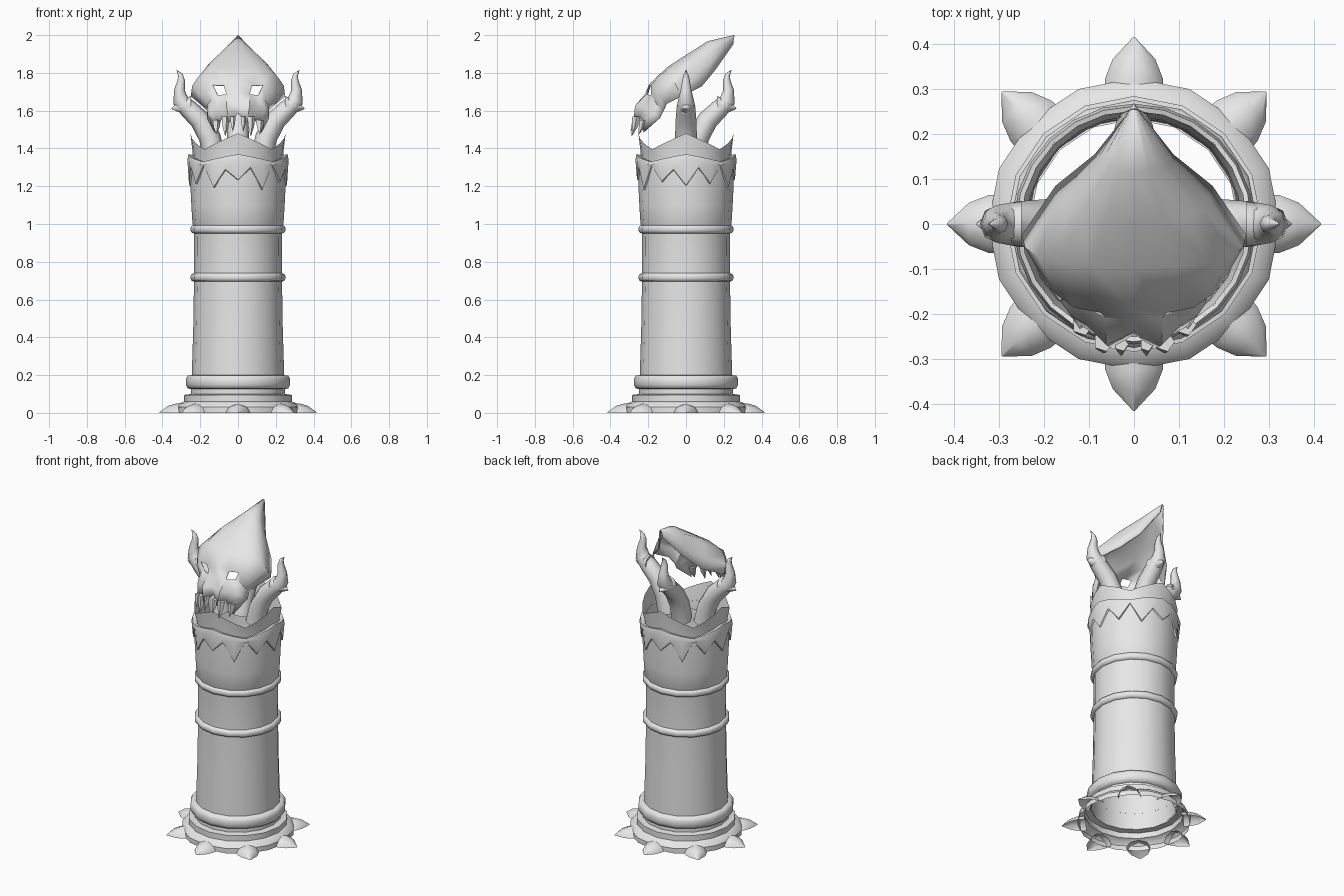
import bpy, bmesh, math
from mathutils import Vector

if "Cube" in bpy.data.objects:
    bpy.data.objects.remove(bpy.data.objects["Cube"])

stone = bpy.data.materials.new("pale_stone")
stone.diffuse_color = (0.8, 0.8, 0.8, 1)
stone.use_nodes = True
stone.node_tree.nodes["Principled BSDF"].inputs["Base Color"].default_value = stone.diffuse_color


def finish(name, bm, angle=35):
    bmesh.ops.recalc_face_normals(bm, faces=bm.faces)
    me = bpy.data.meshes.new(name)
    bm.to_mesh(me)
    bm.free()
    ob = bpy.data.objects.new(name, me)
    bpy.context.collection.objects.link(ob)
    me.materials.append(stone)
    bpy.ops.object.select_all(action='DESELECT')
    ob.select_set(True)
    bpy.context.view_layer.objects.active = ob
    bpy.ops.object.shade_smooth_by_angle(angle=math.radians(angle))
    return ob


def skin(bm, rows, wrap=True, skip=()):
    """Join rows of points into quads."""
    vs = [[bm.verts.new(p) for p in row] for row in rows]
    n = len(vs[0])
    for i in range(len(vs) - 1):
        for j in range(n if wrap else n - 1):
            if (i, j) not in skip:
                k = (j + 1) % n
                bm.faces.new((vs[i][j], vs[i][k], vs[i + 1][k], vs[i + 1][j]))
    return vs


def lathe(name, profile, n=16, angle=35):
    """Revolve (radius, height) pairs; height may be a function of angle."""
    bm = bmesh.new()
    rows = []
    for r, z in profile:
        row = []
        for j in range(n):
            a = 2 * math.pi * j / n
            row.append((r * math.cos(a), r * math.sin(a), z(j / n) if callable(z) else z))
        rows.append(row)
    skin(bm, rows)
    return finish(name, bm, angle)


def peak(f):
    """1 at the four main directions, 0 between them."""
    return abs(((f * 4) % 1) - 0.5) * 2


# Stepped foot and hollow shaft, open at both ends
lathe("foot", [(.325, 0), (.325, .03), (.31, .05), (.285, .06), (.285, .095),
               (.25, .1), (.25, .13)])
lathe("shaft", [(.245, .1), (.244, .22), (.237, .45), (.233, .7), (.234, .95), (.239, 1.0)])
lathe("foot_ring", [(.245, .125), (.266, .13), (.276, .148), (.276, .18), (.266, .197), (.244, .2)], angle=60)
for name, z in (("middle_band", .695), ("upper_band", .95)):
    lathe(name, [(.233, z), (.245, z + .004), (.251, z + .015), (.251, z + .03),
                 (.245, z + .04), (.233, z + .045)], angle=60)


# Flared top with torn trim and wavy rim
def torn(f):
    k = round(f * 24)
    return (1.305 if k % 2 else 1.20 + .03 * (k // 2 % 2)) - .01 * (k % 3)


lathe("collar", [(.236, .99), (.241, 1.0), (.247, 1.1), (.252, 1.2), (.254, 1.33)])
lathe("torn_trim", [
    (.250, torn), (.259, lambda f: torn(f) + .005),
    (.268, lambda f: 1.31 + .03 * peak(f)),
    (.262, lambda f: 1.33 + .04 * peak(f)),
    (.238, lambda f: 1.325 + .04 * peak(f))], 24, 50)
lathe("wavy_rim", [
    (.236, 1.29), (.240, lambda f: 1.345 + .03 * peak(f)),
    (.252, lambda f: 1.395 + .085 * peak(f))], 24)

# Claws around the foot
for i in range(8):
    a = i * math.pi / 4
    bm = bmesh.new()
    rows = []
    for r, w, h in ((.28, .068, .05), (.325, .064, .05), (.368, .047, .038), (.416, .002, .004)):
        row = []
        for x, z in ((-1, 0), (-.75, .6), (0, 1), (.75, .6), (1, 0)):
            row.append((r * math.cos(a) - w * x * math.sin(a),
                        r * math.sin(a) + w * x * math.cos(a), h * z))
        rows.append(row)
    skin(bm, rows, False)
    finish("foot_claw", bm, 60)


# Bent horns with a spur at the elbow
def tube(bm, path, direction, shift, n=8):
    d = Vector(direction)
    side = Vector((-d.y, d.x, 0))
    pts = [Vector((r - shift, z)) for r, z, _ in path]
    rows = []
    for i, (r, z, rad) in enumerate(path):
        t = (pts[min(i + 1, len(pts) - 1)] - pts[max(i - 1, 0)]).normalized()
        nrm = d * t.y - Vector((0, 0, t.x))
        c = d * pts[i].x + Vector((0, 0, pts[i].y))
        rows.append([c + (nrm * math.cos(k * math.tau / n) + side * math.sin(k * math.tau / n)) * rad
                     for k in range(n)])
    vs = skin(bm, rows)
    bm.faces.new(vs[0])
    bm.faces.new(vs[-1])


horn = [(.125, 1.35, .06), (.15, 1.46, .058), (.20, 1.55, .055), (.262, 1.61, .05),
        (.305, 1.655, .042), (.310, 1.71, .028), (.300, 1.76, .02), (.305, 1.79, .013),
        (.325, 1.815, .001)]
spur = [(.25, 1.625, .05), (.30, 1.625, .042), (.352, 1.610, .001)]
for name, d, shift in (("left_horn", (-1, 0, 0), 0), ("right_horn", (1, 0, 0), 0),
                       ("back_horn", (0, 1, 0), .085)):
    bm = bmesh.new()
    tube(bm, horn, d, shift)
    tube(bm, spur, d, shift, 8)
    finish(name, bm, 50)

# Skull mask: each row gives centre y, z and edge x, y, z
skull = [(.255, 2.0, .012, .25, 1.95), (.115, 1.968, .088, .155, 1.815), (.0, 1.895, .175, .085, 1.73),
         (-.1, 1.83, .25, -.025, 1.675), (-.19, 1.745, .20, -.105, 1.635),
         (-.215, 1.69, .165, -.12, 1.60), (-.24, 1.63, .165, -.14, 1.56),
         (-.245, 1.56, .125, -.225, 1.505)]
angles = [math.radians(a) for a in (-90, -76, -60, -42, -22, 0, 22, 42, 60, 76, 90)]
bm = bmesh.new()
rows = []
for i, (yc, zc, xe, ye, ze) in enumerate(skull):
    row = []
    for j, a in enumerate(angles):
        c = max(0, math.cos(a)) ** .7
        x, y, z = xe * math.sin(a), ye + (yc - ye) * c, ze + (zc - ze) * c
        m = min(j, 10 - j)
        if i == 2 and m in (2, 3):            # full crown
            z += .02
        if i == 4 and m in (3, 4):            # brow ridge
            y -= .012
            z += .012 if m == 3 else -.005
        if i == 5 and m in (2, 3):            # hollow under the eye
            y += .012
            z += .01 if m == 3 else 0
        if i >= 6 and m == 4:                 # muzzle beside the nose
            y -= .035
        if i == 7:                            # ragged jaw line
            z += (-.02, .03, -.015, .02, -.02, .025)[m]
        row.append((x, y, z))
    rows.append(row)
skin(bm, rows, False, skip=((4, 3), (4, 6)))
ob = finish("skull", bm, 35)
mod = ob.modifiers.new("thickness", 'SOLIDIFY')
mod.thickness = .008
mod.offset = -1

# Pointed teeth under the jaw
for s in (-1, 1):
    for x, y, top, tip, r in ((.028, -.268, 1.57, 1.49, .016), (.068, -.262, 1.57, 1.465, .023),
                              (.115, -.225, 1.55, 1.475, .024)):
        bm = bmesh.new()
        rows = [[(s * x + q * math.cos(k * math.tau / 5), y + dy + q * math.sin(k * math.tau / 5), z)
                 for k in range(5)] for q, z, dy in ((r, top, 0), (r * .75, (top + tip) / 2, -.008),
                                                     (.001, tip, -.025))]
        vs = skin(bm, rows)
        bm.faces.new(vs[0])
        bm.faces.new(vs[-1])
        finish("tooth", bm, 30)
